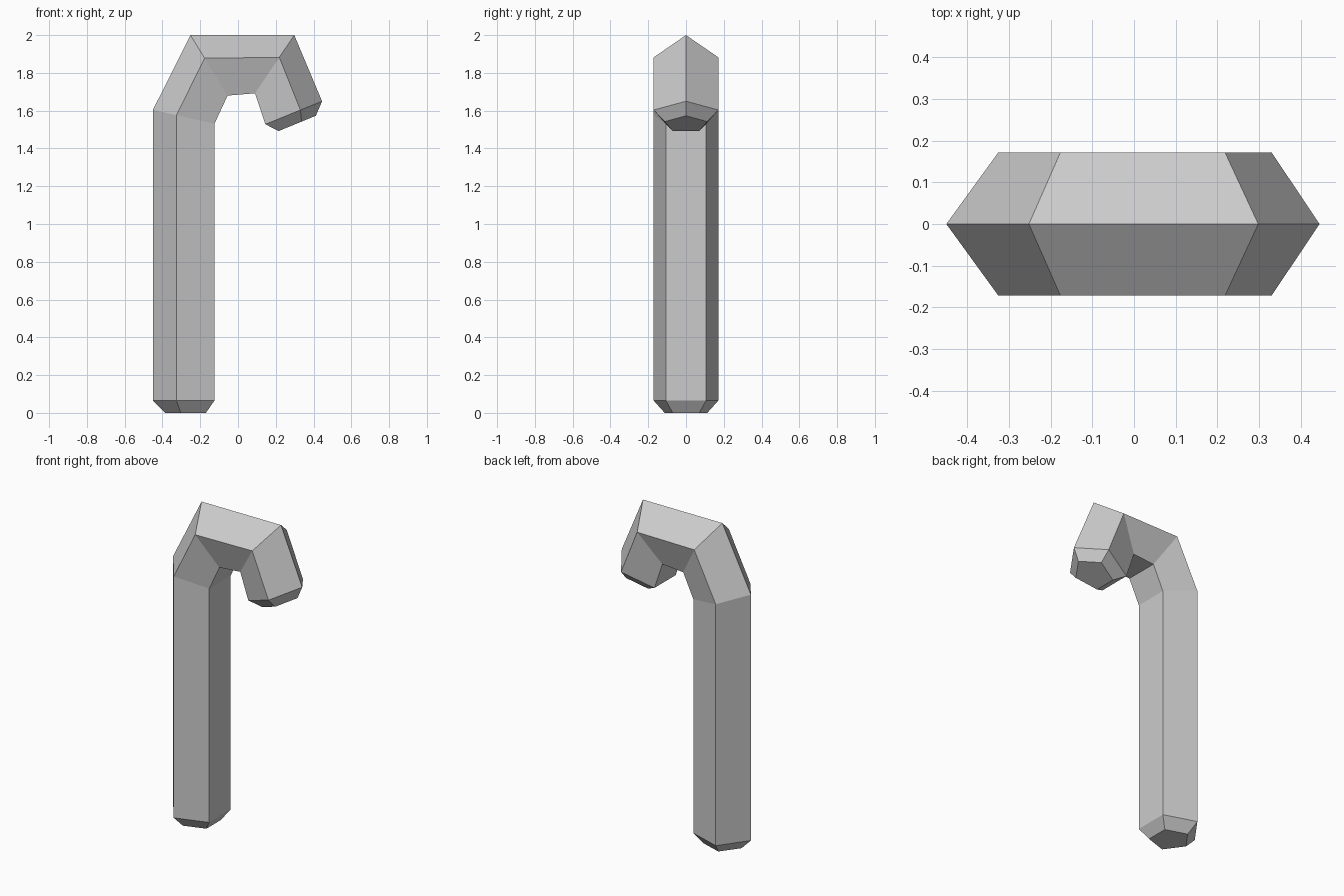
import bpy, bmesh

if "Cube" in bpy.data.objects:
    bpy.data.objects.remove(bpy.data.objects["Cube"])

# Mitred pentagon rings along the cane: outer (x, z), inner (x, z), width scale
RINGS = [
    ((-0.385, 0.0), (-0.17, 0.0), 0.66),
    ((-0.45, 0.065), (-0.125, 0.065), 1),
    ((-0.45, 1.605), (-0.125, 1.53), 1),
    ((-0.252, 2.0), (-0.055, 1.68), 1),
    ((0.298, 2.0), (0.09, 1.692), 1),
    ((0.445, 1.65), (0.145, 1.528), 1),
    ((0.412, 1.573), (0.215, 1.492), 0.66),
]
# Regular pentagon: fraction from outer to inner, half width
PENTAGON = [(0, 0), (0.382, 0.171), (1, 0.106), (1, -0.106), (0.382, -0.171)]


def pentagon_ring(bm, outer, inner, scale):
    return [bm.verts.new((outer[0] + (inner[0] - outer[0]) * t, y * scale,
                          outer[1] + (inner[1] - outer[1]) * t))
            for t, y in PENTAGON]


# Cane body: shaft, hooked handle and bevelled ends
bm = bmesh.new()
rings = [pentagon_ring(bm, *r) for r in RINGS]
for a, b in zip(rings, rings[1:]):
    for i in range(5):
        j = (i + 1) % 5
        bm.faces.new((a[i], a[j], b[j], b[i]))
bm.faces.new(rings[0])
bm.faces.new(rings[-1])
bmesh.ops.recalc_face_normals(bm, faces=bm.faces)
mesh = bpy.data.meshes.new("cane")
bm.to_mesh(mesh)
bm.free()
bpy.context.collection.objects.link(bpy.data.objects.new("cane", mesh))
